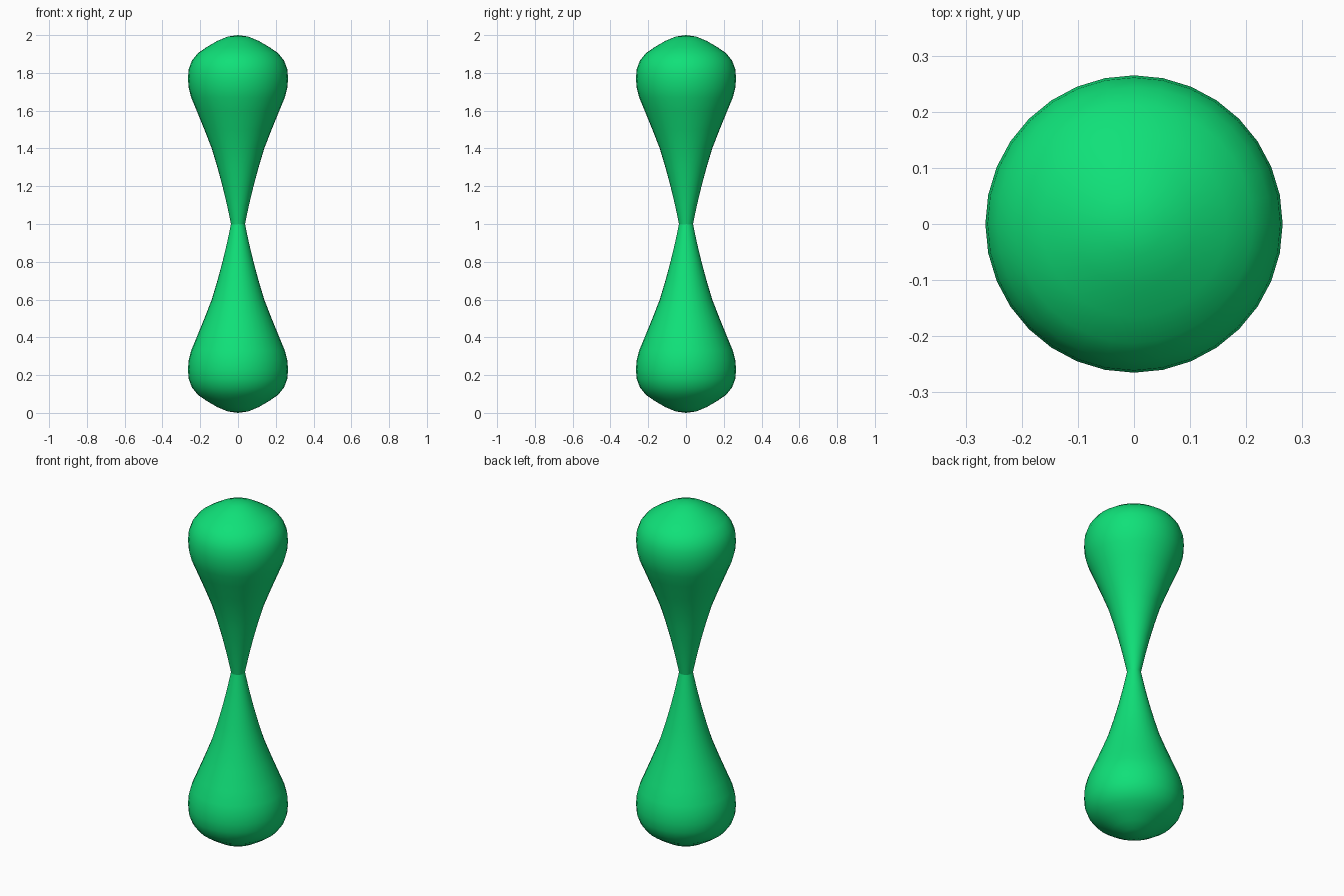
import bpy, bmesh, math

if "Cube" in bpy.data.objects:
    bpy.data.objects.remove(bpy.data.objects["Cube"])

SEGMENTS = 32

green = bpy.data.materials.new("bright green")
green.diffuse_color = (0.005, 0.75, 0.19, 1)
green.use_nodes = True
green.node_tree.nodes["Principled BSDF"].inputs["Base Color"].default_value = green.diffuse_color

# Half profile: radius, height above the waist
PROFILE = [(0.037, 0.0), (0.058, 0.10), (0.082, 0.20), (0.109, 0.30),
           (0.139, 0.40), (0.178, 0.50), (0.219, 0.60), (0.248, 0.67),
           (0.261, 0.72), (0.265, 0.77), (0.261, 0.82), (0.244, 0.865),
           (0.212, 0.905), (0.165, 0.937), (0.11, 0.969), (0.055, 0.992)]


def bulb(name, direction):
    """Spin the half profile up (1) or down (-1) from the waist."""
    bm = bmesh.new()
    rings = []
    for r, h in PROFILE:
        rings.append([bm.verts.new((r * math.cos(2 * math.pi * i / SEGMENTS),
                                    r * math.sin(2 * math.pi * i / SEGMENTS),
                                    1 + direction * h)) for i in range(SEGMENTS)])
    tip = bm.verts.new((0, 0, 1 + direction))
    for i in range(SEGMENTS):
        j = (i + 1) % SEGMENTS
        for a, b in zip(rings, rings[1:]):
            quad = (a[i], a[j], b[j], b[i])
            bm.faces.new(quad if direction > 0 else quad[::-1])
        tri = (rings[-1][i], rings[-1][j], tip)
        bm.faces.new(tri if direction > 0 else tri[::-1])
    for f in bm.faces:
        f.smooth = True
    mesh = bpy.data.meshes.new(name)
    bm.to_mesh(mesh)
    bm.free()
    mesh.materials.append(green)
    obj = bpy.data.objects.new(name, mesh)
    bpy.context.collection.objects.link(obj)
    return obj


# Two bulbs meet at a creased waist
bulb("upper_bulb", 1)
bulb("lower_bulb", -1)
